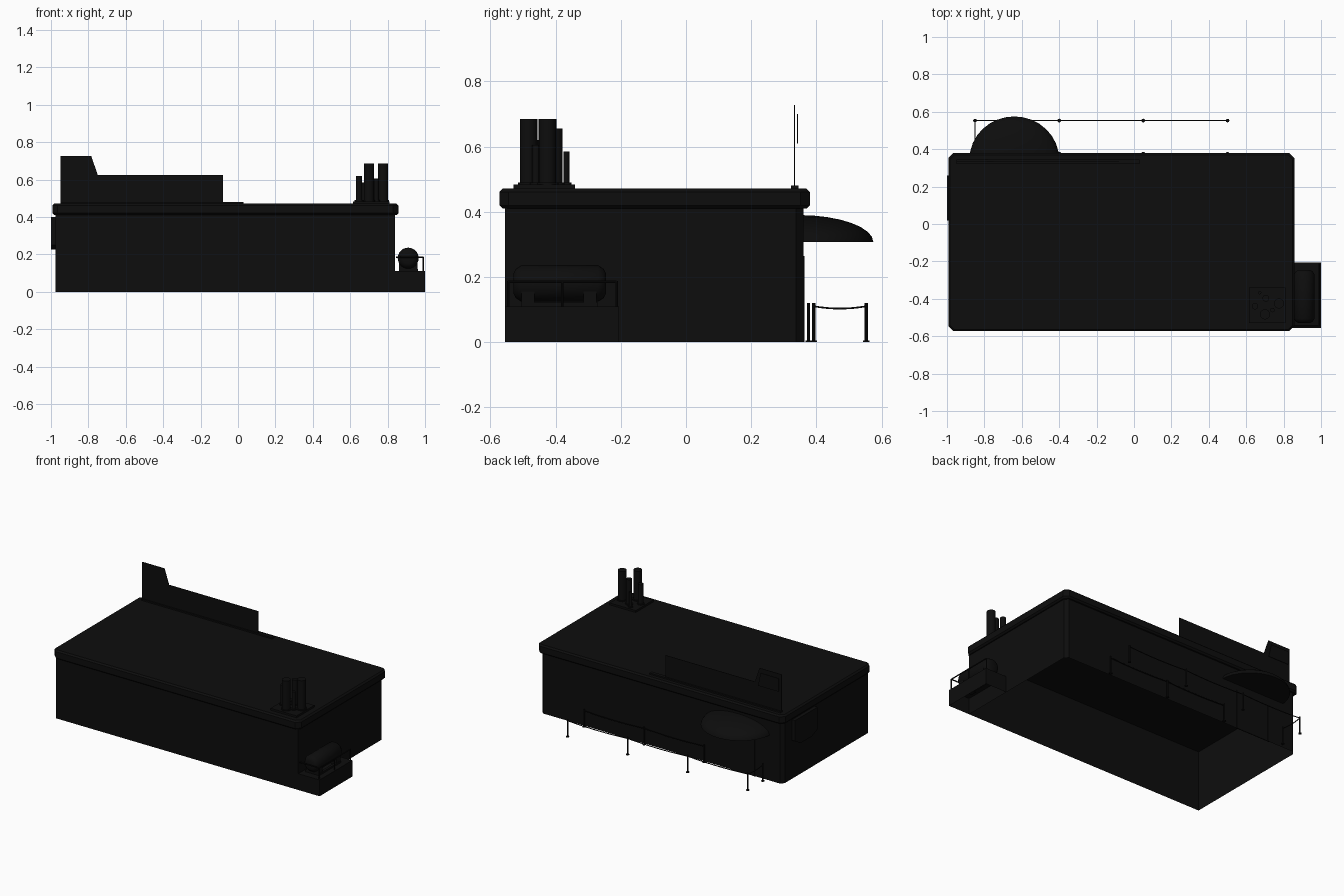
import bpy, bmesh, math
from mathutils import Vector

if "Cube" in bpy.data.objects:
    bpy.data.objects.remove(bpy.data.objects["Cube"])

dark = bpy.data.materials.new("dark_paint")
dark.diffuse_color = (0.004, 0.004, 0.004, 1)
dark.use_nodes = True
dark.node_tree.nodes["Principled BSDF"].inputs["Base Color"].default_value = dark.diffuse_color


def make(name, bm, smooth=False):
    bmesh.ops.recalc_face_normals(bm, faces=bm.faces)
    me = bpy.data.meshes.new(name)
    bm.to_mesh(me)
    bm.free()
    ob = bpy.data.objects.new(name, me)
    bpy.context.collection.objects.link(ob)
    me.materials.append(dark)
    if smooth:
        for o in bpy.context.selected_objects:
            o.select_set(False)
        ob.select_set(True)
        bpy.context.view_layer.objects.active = ob
        bpy.ops.object.shade_smooth_by_angle(angle=math.radians(35))
    return ob


def box_bm(lo, hi):
    bm = bmesh.new()
    bmesh.ops.create_cube(bm, size=1)
    for v in bm.verts:
        v.co = Vector([(lo[i] + hi[i]) / 2 + v.co[i] * (hi[i] - lo[i]) for i in range(3)])
    return bm


def box(name, lo, hi):
    return make(name, box_bm(lo, hi))


def bevel(bm, width, segments, test):
    es = [e for e in bm.edges if test(e.verts[0].co, e.verts[1].co)]
    bmesh.ops.bevel(bm, geom=es, offset=width, segments=segments, profile=0.5, affect='EDGES')


def open_bottom(bm):
    bm.normal_update()
    bmesh.ops.delete(bm, geom=[f for f in bm.faces if f.normal.z < -0.9], context='FACES')


def vertical(a, b):
    return abs(a.z - b.z) > 0.01 and (a - b).xy.length < 1e-4


def rod(name, a, b, r, n=12):
    a, b = Vector(a), Vector(b)
    bm = bmesh.new()
    bmesh.ops.create_cone(bm, cap_ends=True, segments=n, radius1=r, radius2=r, depth=(b - a).length)
    rot = Vector((0, 0, 1)).rotation_difference(b - a).to_matrix()
    for v in bm.verts:
        v.co = rot @ v.co + (a + b) / 2
    return make(name, bm, True)


def slab(name, pts, place, offset):
    """Extrude a flat outline; place maps 2D points into space."""
    bm = bmesh.new()
    f = bm.faces.new([bm.verts.new(place(*p)) for p in pts])
    ext = bmesh.ops.extrude_face_region(bm, geom=[f])
    bmesh.ops.translate(bm, vec=offset, verts=[g for g in ext['geom'] if isinstance(g, bmesh.types.BMVert)])
    return make(name, bm)


# Hollow walls, open underneath, back corners cut
bm = box_bm((-0.977, -0.555, 0), (0.84, 0.36, 0.42))
bevel(bm, 0.022, 1, lambda a, b: vertical(a, b) and a.y > 0)
open_bottom(bm)
make("walls", bm)

# Roof cornice with cut corners and eased edges
bm = box_bm((-0.993, -0.573, 0.41), (0.857, 0.38, 0.471))
bevel(bm, 0.028, 1, vertical)
bevel(bm, 0.01, 1, lambda a, b: abs(a.z - b.z) < 1e-4)
make("roof_cornice", bm)

# Rooftop sign board with raised end, base rail and blank face panel
slab("sign_board", [(-0.95, 0.47), (-0.08, 0.47), (-0.08, 0.625), (-0.75, 0.625), (-0.785, 0.727), (-0.95, 0.727)],
     lambda x, z: (x, 0.331, z), (0, 0.004, 0))
box("sign_base", (-0.95, 0.322, 0.468), (0.03, 0.346, 0.48))
slab("sign_end_panel", [(-0.935, 0.61), (-0.78, 0.61), (-0.80, 0.70), (-0.935, 0.70)],
     lambda x, z: (x, 0.341, z), (0, 0.003, 0))

# Left wall panel
slab("side_panel", [(0.02, 0.40), (0.26, 0.40), (0.26, 0.26), (0.20, 0.225), (0.08, 0.225), (0.02, 0.25)],
     lambda y, z: (-1.0, y, z), (0.024, 0, 0))

# Half-dome entrance canopy
bm = bmesh.new()
bmesh.ops.create_uvsphere(bm, u_segments=32, v_segments=16, radius=1)
for v in bm.verts:
    v.co = Vector((-0.64 + v.co.x * 0.24, 0.345 + v.co.y * 0.23, 0.307 + v.co.z * 0.083))
for co, no in (((0, 0, 0.307), (0, 0, -1)), ((0, 0.355, 0), (0, -1, 0))):
    bmesh.ops.bisect_plane(bm, geom=bm.verts[:] + bm.edges[:] + bm.faces[:], dist=1e-5,
                           plane_co=co, plane_no=no, clear_outer=True)
    bmesh.ops.holes_fill(bm, edges=[e for e in bm.edges if e.is_boundary])
make("canopy", bm, True)

# Double entrance doors, nearly flush with the wall
for s in (-1, 1):
    a, b = sorted((-0.64 + s * 0.004, -0.64 + s * 0.115))
    box("door", (a, 0.356, 0.0), (b, 0.362, 0.25))
    a, b = sorted((-0.64 + s * 0.115, -0.64 + s * 0.13))
    box("door_jamb", (a, 0.356, 0.0), (b, 0.364, 0.265))
box("door_lintel", (-0.755, 0.356, 0.25), (-0.525, 0.364, 0.265))


# Queue barrier posts and sagging ropes
def post(x, y):
    rod("barrier_post", (x, y, 0), (x, y, 0.12), 0.005, 10)
    rod("barrier_foot", (x, y, 0), (x, y, 0.005), 0.01, 12)


def rope(a, b):
    cu = bpy.data.curves.new("barrier_rope", 'CURVE')
    cu.dimensions = '3D'
    cu.bevel_depth = 0.003
    cu.bevel_resolution = 1
    sp = cu.splines.new('POLY')
    sp.points.add(8)
    for i, p in enumerate(sp.points):
        t = i / 8
        p.co = (a[0] + (b[0] - a[0]) * t, a[1] + (b[1] - a[1]) * t, 0.11 - 0.028 * t * (1 - t), 1)
    cu.materials.append(dark)
    bpy.context.collection.objects.link(bpy.data.objects.new("barrier_rope", cu))


outer = [(x, 0.553) for x in (0.5, 0.05, -0.4, -0.85)] + [(-0.85, 0.392)]
inner = [(x, 0.376) for x in (0.5, 0.05, -0.4)]
for row in (outer, inner):
    for p in row:
        post(*p)
    for a, b in zip(row, row[1:]):
        rope(a, b)

# Rooftop pipe cluster on a plinth
box("pipe_plinth", (0.615, -0.53, 0.465), (0.81, -0.34, 0.484))
for x, y, r, z in ((0.70, -0.483, 0.027, 0.685), (0.775, -0.425, 0.027, 0.685), (0.705, -0.397, 0.018, 0.655),
                   (0.647, -0.44, 0.017, 0.62), (0.672, -0.367, 0.009, 0.585), (0.74, -0.46, 0.012, 0.605)):
    rod("roof_pipe", (x, y, 0.475), (x, y, z), r, 20)
    rod("pipe_flange", (x, y, 0.475), (x, y, 0.49), r + 0.006, 20)

# Side loading platform, open underneath
bm = box_bm((0.84, -0.555, 0), (1.0, -0.205, 0.11))
open_bottom(bm)
make("platform", bm)

# Horizontal tank with domed ends on a cradle
rings = [(-0.53, 0.03), (-0.522, 0.045), (-0.505, 0.056), (-0.27, 0.056), (-0.253, 0.045), (-0.245, 0.03)]
bm = bmesh.new()
loops = []
for y, r in rings:
    loops.append([bm.verts.new((0.91 + r * math.cos(k * math.tau / 24), y, 0.18 + r * math.sin(k * math.tau / 24)))
                  for k in range(24)])
for p, q in zip(loops, loops[1:]):
    for k in range(24):
        bm.faces.new((p[k], p[(k + 1) % 24], q[(k + 1) % 24], q[k]))
bm.faces.new(loops[0])
bm.faces.new(loops[-1])
make("tank", bm, True)
for y in (-0.485, -0.295):
    box("tank_saddle", (0.862, y - 0.02, 0.105), (0.96, y + 0.02, 0.155))
for x in (0.868, 0.954):
    box("cradle_beam", (x - 0.008, -0.505, 0.108), (x + 0.008, -0.27, 0.122))

# Platform railing
corners = [(0.845, -0.545), (0.99, -0.545), (0.99, -0.213)]
for x, y in corners[1:] + [(0.99, -0.38)]:
    rod("rail_post", (x, y, 0.105), (x, y, 0.187), 0.004, 8)
for a, b in zip(corners, corners[1:]):
    rod("hand_rail", (*a, 0.185), (*b, 0.185), 0.004, 8)
